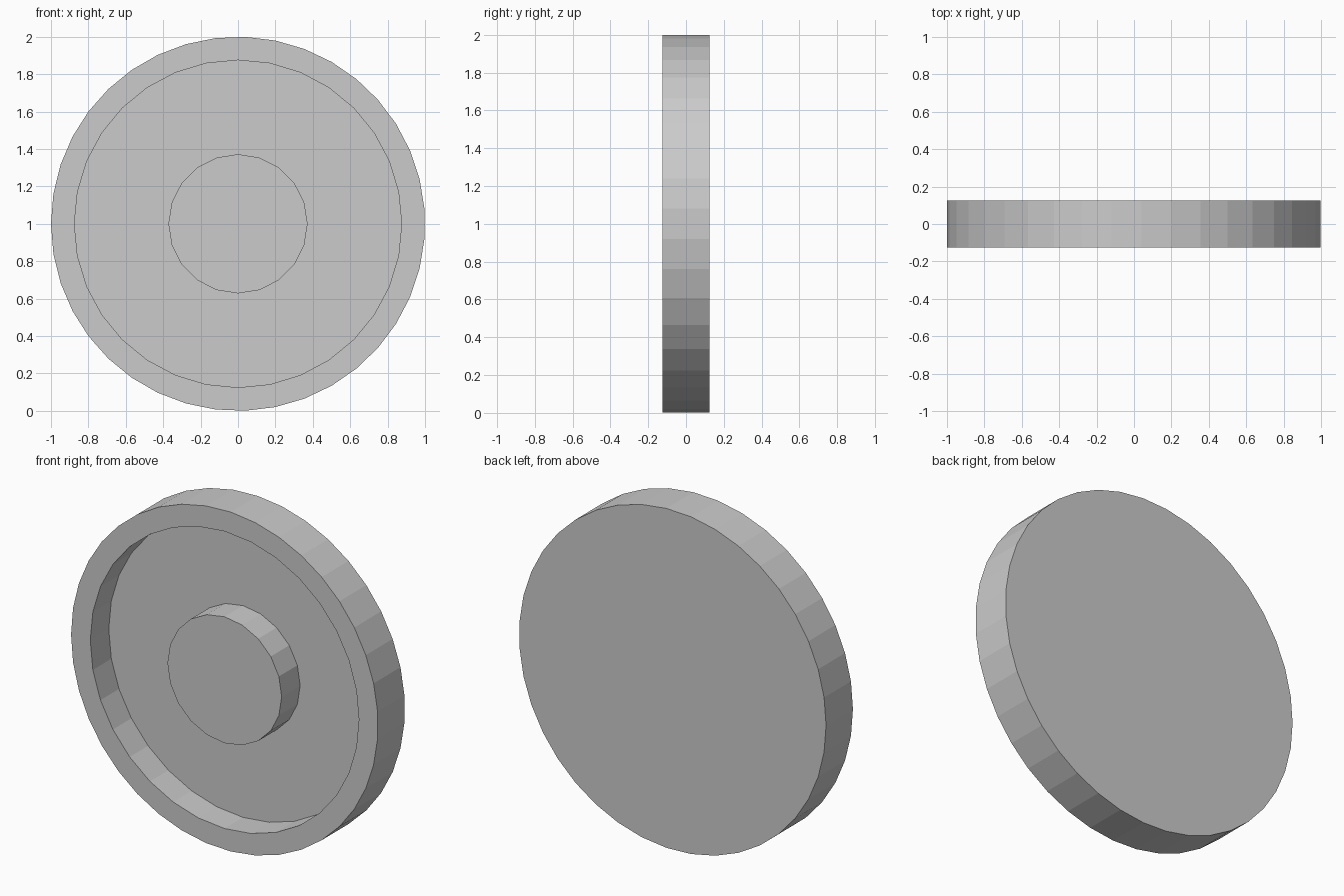
import bpy, bmesh
from math import cos, sin, pi

if "Cube" in bpy.data.objects:
    bpy.data.objects.remove(bpy.data.objects["Cube"])


def prism(name, sides, radius, y_front, y_back, start=0.0, cx=0.0, cz=1.0):
    """Flat-shaded round prism whose axis runs along y."""
    bm = bmesh.new()
    ring = [bm.verts.new((cx + radius * cos(start + 2 * pi * i / sides), y_front,
                          cz + radius * sin(start + 2 * pi * i / sides)))
            for i in range(sides)]
    face = bm.faces.new(ring)
    bmesh.ops.solidify
    ext = bmesh.ops.extrude_face_region(bm, geom=[face], use_keep_orig=True)
    moved = [e for e in ext["geom"] if isinstance(e, bmesh.types.BMVert)]
    bmesh.ops.translate(bm, verts=moved, vec=(0, y_back - y_front, 0))
    bmesh.ops.recalc_face_normals(bm, faces=bm.faces[:])
    mesh = bpy.data.meshes.new(name)
    bm.to_mesh(mesh)
    bm.free()
    obj = bpy.data.objects.new(name, mesh)
    bpy.context.collection.objects.link(obj)
    return obj


FRONT, BACK, FLOOR = -0.125, 0.125, 0.047

# Dish: solid disc with a round recess cut into its front
dish = prism("dish", 39, 1.0, FRONT, BACK, start=pi)
cutter = prism("recess_cutter", 32, 0.875, FRONT - 0.1, FLOOR)
cutter.hide_render = True
cutter.hide_viewport = True
cut = dish.modifiers.new("recess", "BOOLEAN")
cut.operation = "DIFFERENCE"
cut.solver = "EXACT"
cut.object = cutter

# Hub: raised centre button, flush with the rim
prism("hub", 20, 0.372, FRONT, FLOOR + 0.005, start=0)
